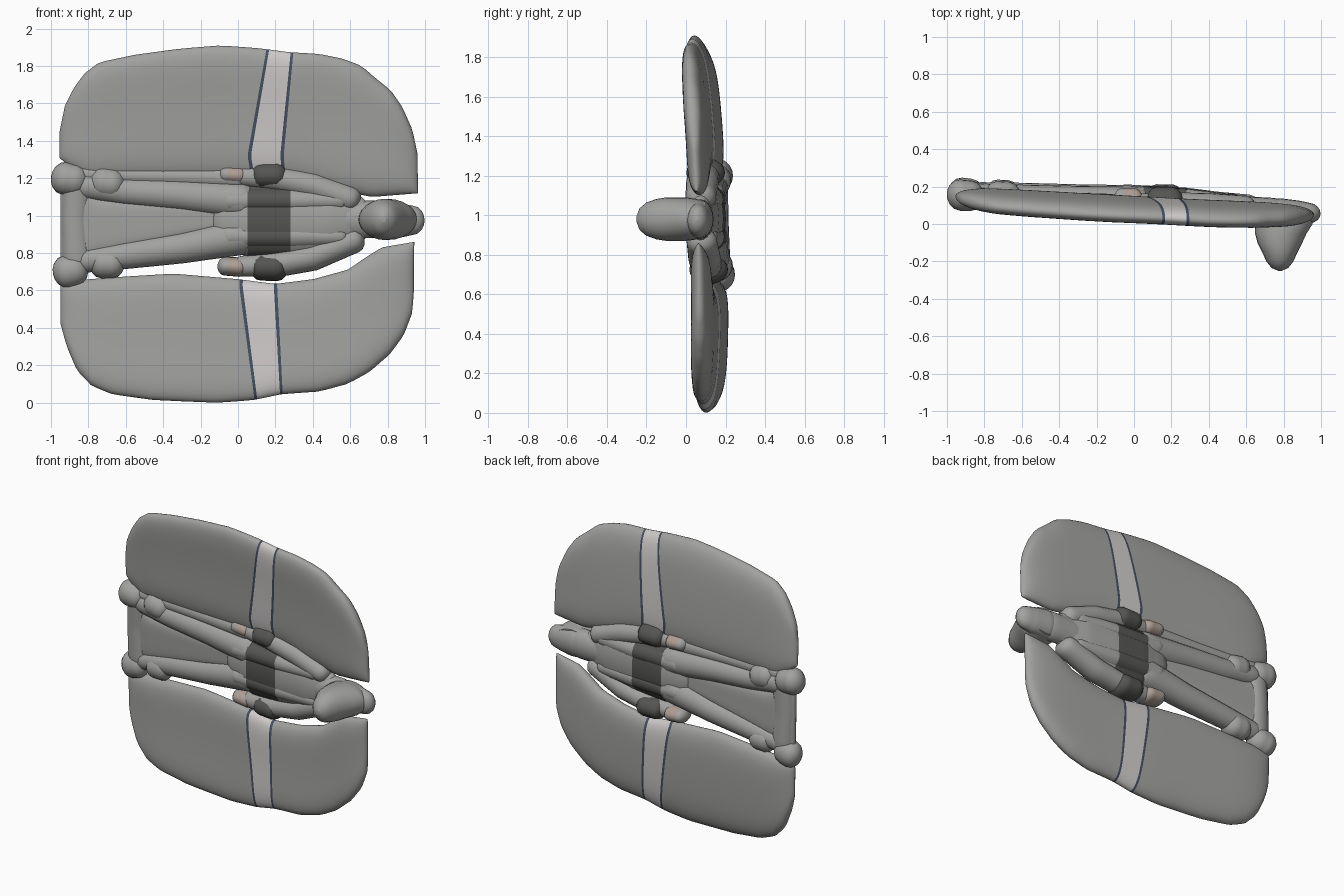
import bpy, bmesh
from math import sin, cos, pi, sqrt, hypot

if "Cube" in bpy.data.objects:
    bpy.data.objects.remove(bpy.data.objects["Cube"])


def mat(name, c):
    m = bpy.data.materials.new(name)
    m.diffuse_color = (*c, 1)
    m.use_nodes = True
    m.node_tree.nodes["Principled BSDF"].inputs["Base Color"].default_value = m.diffuse_color
    return m


GREY = mat("grey_cloth", (0.36, 0.36, 0.35))
LIGHT = mat("light_stripe", (0.62, 0.59, 0.59))
NAVY = mat("navy_line", (0.06, 0.08, 0.12))
DARK = mat("dark_band", (0.09, 0.09, 0.085))
SKIN = mat("tan_patch", (0.42, 0.34, 0.29))


def interp(pts, x):
    """Piecewise linear lookup; pts are tuples keyed by their first value."""
    if x <= pts[0][0]:
        return pts[0][1:]
    for a, b in zip(pts, pts[1:]):
        if x <= b[0]:
            t = (x - a[0]) / (b[0] - a[0])
            return tuple(p + (q - p) * t for p, q in zip(a[1:], b[1:]))
    return pts[-1][1:]


def mid_y(x, z):
    """Tilted mid surface, bending forward at the top and bottom tips."""
    return 0.11 - 0.055 * x - 0.03 * (z - 1) - 0.05 * abs((z - 0.95) / 0.95) ** 3


def loft(name, rings, mats=(GREY,), pick=None):
    """Skin closed rings; pick(i) gives the material slot of span i."""
    bm = bmesh.new()
    vs = [[bm.verts.new(p) for p in r] for r in rings]
    n = len(rings[0])
    for i in range(len(vs) - 1):
        for j in range(n):
            k = (j + 1) % n
            f = bm.faces.new((vs[i][j], vs[i][k], vs[i + 1][k], vs[i + 1][j]))
            f.material_index = pick(i) if pick else 0
            f.smooth = True
    bm.faces.new(vs[0])
    bm.faces.new(vs[-1])
    bmesh.ops.remove_doubles(bm, verts=bm.verts, dist=0.0005)
    bmesh.ops.recalc_face_normals(bm, faces=bm.faces)
    me = bpy.data.meshes.new(name)
    bm.to_mesh(me)
    bm.free()
    for m in mats:
        me.materials.append(m)
    ob = bpy.data.objects.new(name, me)
    bpy.context.collection.objects.link(ob)
    return ob


def slab(name, low, high, half, stripe=None, lean=0, inner=1.0):
    """Pillow-edged sheet between two outlines, optional stripe across it."""
    x0, x1 = low[0][0], low[-1][0]
    c, r = (x0 + x1) / 2, (x1 - x0) / 2
    xs = [c + r * sin(pi / 2 * (-1 + i / 28)) for i in range(57)]
    if stripe:
        a, b = stripe
        marks = [a - .009, a + .009, b - .009, b + .009]
        xs = sorted([x for x in xs if all(abs(x - m) > .008 for m in marks)] + marks)
    rings = []
    for x in xs:
        z0, z1 = interp(low, x)[0], interp(high, x)[0]
        h = half * sqrt(max(0, 1 - abs((x - c) / r) ** 10))
        ring = []
        N = 24
        for k in range(2 * N):
            u = -1 + 2 * k / N if k <= N else 3 - 2 * k / N
            s = sin(pi / 2 * u)
            z = (z0 + z1) / 2 + (z1 - z0) / 2 * s
            off = h * sqrt(max(0, 1 - abs(s) ** 5)) * (1 if k <= N else -1)
            d = abs(z - inner)
            # the stripe leans sideways and narrows toward the tip
            px = x + lean * d * max(0, 1 - x * x)
            if stripe:
                m = (a + b) / 2
                px -= (x - m) * 0.5 * d * max(0, 1 - abs(x - m) / .45)
            ring.append((px, mid_y(x, z) + off, z))
        rings.append(ring)

    def pick(i):
        x = (xs[i] + xs[i + 1]) / 2
        if not stripe or x < marks[0] or x > marks[3]:
            return 0
        return 1 if marks[1] < x < marks[2] else 2
    return loft(name, rings, (GREY, LIGHT, NAVY), pick)


def limb(name, pts, flat=0.8, dy=0.0, colour=None):
    """Rounded tube through (x, z, radius) points lying along the sheet."""
    path = []
    for a, b in zip(pts, pts[1:]):
        path += [tuple(p + (q - p) * k / 6 for p, q in zip(a, b)) for k in range(6)]
    path.append(pts[-1])

    def direction(i):
        p, q = path[max(i - 1, 0)], path[min(i + 1, len(path) - 1)]
        l = hypot(q[0] - p[0], q[1] - p[1])
        return (q[0] - p[0]) / l, (q[1] - p[1]) / l
    st = [(*p, *direction(i)) for i, p in enumerate(path)]

    def cap(s, sign):
        x, z, r, dx, dz = s
        return [(x + sign * dx * r * .8 * sin(t), z + sign * dz * r * .8 * sin(t),
                 max(r * cos(t), .002), dx, dz) for t in (pi / 2, 1.25, .9, .45)]
    st = cap(st[0], -1) + st + cap(st[-1], 1)[::-1]
    rings = []
    for x, z, r, dx, dz in st:
        ring = []
        for k in range(20):
            t = 2 * pi * k / 20
            w = r * cos(t)
            ring.append((x - dz * w, mid_y(x, z) + dy + r * flat * sin(t), z + dx * w))
        rings.append(ring)
    lo, hi, m = colour or (9, 9, GREY)
    return loft(name, rings, (GREY, m),
                lambda i: int(lo < (st[i][0] + st[i + 1][0]) / 2 < hi))


# Two big cloth panels, each crossed by an edged stripe
slab("upper_panel",
     [(-.955, 1.31), (-.9, 1.26), (-.8, 1.2), (.3, 1.2), (.5, 1.14), (.7, 1.1), (.96, 1.12)],
     [(-.955, 1.45), (-.93, 1.59), (-.89, 1.68), (-.84, 1.76), (-.77, 1.82), (-.6, 1.86),
      (-.4, 1.89), (-.2, 1.91), (0, 1.895), (.2, 1.875), (.4, 1.865), (.52, 1.84), (.62, 1.8),
      (.7, 1.74), (.8, 1.67), (.87, 1.58), (.93, 1.46), (.96, 1.33)],
     .056, (.06, .235), .14, 1.32)
slab("lower_panel",
     [(-.95, .42), (-.92, .3), (-.87, .17), (-.8, .09), (-.7, .045), (-.5, .015), (-.2, 0),
      (0, .015), (.2, .045), (.42, .06), (.55, .1), (.68, .165), (.8, .26), (.88, .36),
      (.93, .48), (.94, .6)],
     [(-.95, .64), (-.8, .66), (-.6, .675), (-.35, .69), (0, .66), (.2, .635), (.4, .66),
      (.58, .71), (.68, .78), (.76, .83), (.94, .86)],
     .056, (.015, .2), .095, .63)

# Thin web between the legs
slab("leg_web", [(-.95, .72), (-.75, .78), (-.1, .92), (.05, .92)],
     [(-.95, 1.2), (-.75, 1.1), (-.1, 1.06), (.05, 1.06)], .045)
limb("foot_bar", [(-.86, .76, .08), (-.87, .98, .075), (-.86, 1.16, .08)], .75)

# Legs, ankles and feet
limb("upper_leg", [(-.82, 1.16, .07), (-.6, 1.13, .075), (-.3, 1.11, .085), (.02, 1.08, .1)], .95)
limb("lower_leg", [(-.82, .76, .065), (-.6, .79, .075), (-.3, .83, .085), (.02, .89, .1)], .95)
limb("upper_ankle", [(-.73, 1.18, .085), (-.67, 1.17, .085)], 1)
limb("lower_ankle", [(-.73, .745, .08), (-.67, .745, .08)], 1)
limb("upper_foot", [(-.93, 1.2, .088), (-.87, 1.19, .085)], .95)
limb("lower_foot", [(-.92, .7, .088), (-.87, .71, .085)], .9)
limb("upper_leg_side", [(-.85, 1.22, .05), (-.4, 1.21, .05), (0, 1.2, .06)], .9)

# Torso with its dark waist band, plus two soft ridges
band = (.05, .28, DARK)
limb("torso", [(-.02, .98, .17), (.05, .98, .2), (.28, .98, .2), (.5, .98, .18), (.62, .98, .13)],
     .47, 0, band)
for nm, z, r in (("upper_ridge", 1.08, .075), ("lower_ridge", .89, .075)):
    limb(nm, [(-.05, z, r), (.05, z, r), (.28, z, r), (.55, z, r * .8)], 1.28, 0, band)

# Arms, cuffs and hands
limb("upper_arm", [(.02, 1.21, .055), (.2, 1.2, .07), (.4, 1.16, .075), (.6, 1.09, .07)], 1.1)
limb("lower_arm", [(.02, .73, .055), (.2, .74, .07), (.4, .78, .075), (.62, .87, .07)], 1.1)
for nm, z in (("upper", 1.215), ("lower", .725)):
    limb(nm + "_cuff", [(.12, z, .072), (.21, z, .075)], 1.3, .008, (0, 1, DARK))
    limb(nm + "_hand", [(-.07, z + .005, .05), (.01, z, .052)], 1.5, .01, (-.06, .1, SKIN))

# Head pointing forward, with a neck and a blunt crown at the end
limb("neck", [(.55, .98, .1), (.75, .98, .1)], .7)
limb("crown", [(.78, .98, .1), (.88, .975, .09), (.935, .975, .078)], .7)
head = [(.1, .8, .13, .09), (.04, .8, .16, .105), (0, .8, .155, .11), (-.05, .785, .138, .11),
        (-.1, .78, .12, .11), (-.15, .78, .095, .102), (-.2, .78, .072, .084),
        (-.235, .78, .045, .055), (-.25, .78, .01, .015)]
loft("head", [[(cx + rx * cos(pi * k / 12), y, .98 + rz * sin(pi * k / 12))
               for k in range(24)] for y, cx, rx, rz in head])
